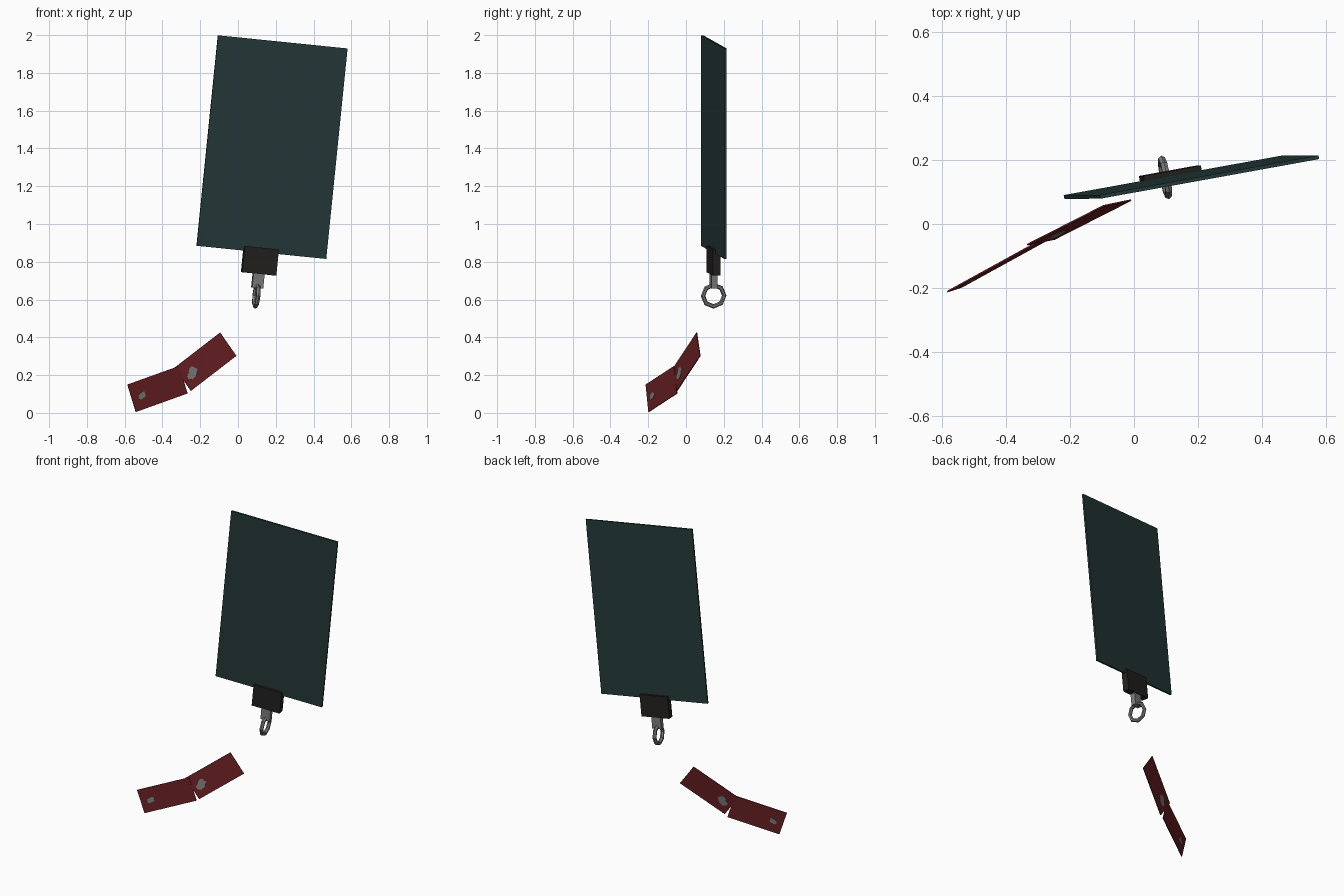
import bpy, bmesh, math, random
from mathutils import Matrix, Vector

cube = bpy.data.objects.get("Cube")
if cube:
    bpy.data.objects.remove(cube, do_unlink=True)
random.seed(4)


def material(name, rgb):
    mat = bpy.data.materials.new(name)
    mat.use_nodes = True
    mat.diffuse_color = (*rgb, 1)
    mat.node_tree.nodes["Principled BSDF"].inputs["Base Color"].default_value = (*rgb, 1)
    return mat


teal = material("dark teal", (0.018, 0.04, 0.04))
black = material("black", (0.016, 0.015, 0.014))
red = material("dark red", (0.14, 0.014, 0.016))
metal = material("grey metal", (0.2, 0.2, 0.2))


def frame(origin, across, up):
    """Matrix with x along across, z along up and y through the thickness."""
    x = Vector(across).normalized()
    y = Vector(up).cross(x).normalized()
    z = x.cross(y)
    m = Matrix((x, y, z)).transposed().to_4x4()
    m.translation = Vector(origin)
    return m


def add(name, bm, mat, matrix):
    bmesh.ops.recalc_face_normals(bm, faces=bm.faces)
    mesh = bpy.data.meshes.new(name)
    bm.to_mesh(mesh)
    bm.free()
    mesh.materials.append(mat)
    obj = bpy.data.objects.new(name, mesh)
    obj.matrix_world = matrix
    bpy.context.collection.objects.link(obj)
    return obj


def box(name, size, center, mat, matrix):
    bm = bmesh.new()
    bmesh.ops.create_cube(bm, size=1)
    bmesh.ops.scale(bm, vec=size, verts=bm.verts)
    bmesh.ops.translate(bm, vec=center, verts=bm.verts)
    return add(name, bm, mat, matrix)


def ring(name, major, minor, center, mat, matrix, sides=8, tube=6):
    """Faceted torus whose axis runs along local x."""
    bm = bmesh.new()
    loops = []
    for i in range(sides):
        a = math.tau * i / sides
        loop = []
        for j in range(tube):
            b = math.tau * j / tube
            r = major + minor * math.cos(b)
            p = Vector((minor * math.sin(b), r * math.cos(a), r * math.sin(a)))
            loop.append(bm.verts.new(p + Vector(center)))
        loops.append(loop)
    for i in range(sides):
        p, q = loops[i], loops[(i + 1) % sides]
        for j in range(tube):
            k = (j + 1) % tube
            bm.faces.new((p[j], p[k], q[k], q[j]))
    return add(name, bm, mat, matrix)


def blot(name, radius, center, mat, matrix, thick=0.009, points=18):
    """Ragged worn patch showing on both faces of a sheet."""
    bm = bmesh.new()
    outline = []
    for i in range(points):
        a = math.tau * i / points
        r = radius * (1 + 0.3 * math.cos(2 * a - 1)) * random.uniform(0.75, 1.1)
        outline.append(bm.verts.new((center[0] + r * math.cos(a), -thick / 2,
                                     center[1] + r * math.sin(a))))
    face = bm.faces.new(outline)
    out = bmesh.ops.extrude_face_region(bm, geom=[face])
    moved = [v for v in out["geom"] if isinstance(v, bmesh.types.BMVert)]
    bmesh.ops.translate(bm, vec=(0, thick, 0), verts=moved)
    return add(name, bm, mat, matrix)


# Hanging panel with clamp, post and ring, all in one tilted frame
tilt = frame((0.18, 0.147, 1.407), (0.69, 0.125, -0.07), (0.11, 0, 1.115))
box("panel", (0.7, 0.012, 1.12), (0, 0, 0), teal, tilt)
box("clamp_block", (0.184, 0.042, 0.14), (-0.003, 0, -0.605), black, tilt)
box("ring_post", (0.06, 0.032, 0.08), (-0.003, 0, -0.71), metal, tilt)
ring("hanging_ring", 0.057, 0.012, (-0.003, 0, -0.791), metal, tilt)

# Two thin overlapping strips, each with a worn patch
strips = (
    ("lower_strip", (-0.585, -0.212, 0.15), (0.273, 0.15, 0.098), (-0.045, -0.015, 0.145), 0.022),
    ("upper_strip", (-0.335, -0.065, 0.24), (0.24, 0.122, 0.185), (-0.09, -0.02, 0.12), 0.032),
)
for name, corner, across, up, patch in strips:
    length, height = Vector(across).length, Vector(up).length
    place = frame(corner, across, up)
    box(name, (length, 0.005, height), (length / 2, 0, -height / 2), red, place)
    blot(name + "_patch", patch, (length * 0.19, -height * 0.53), metal, place)
